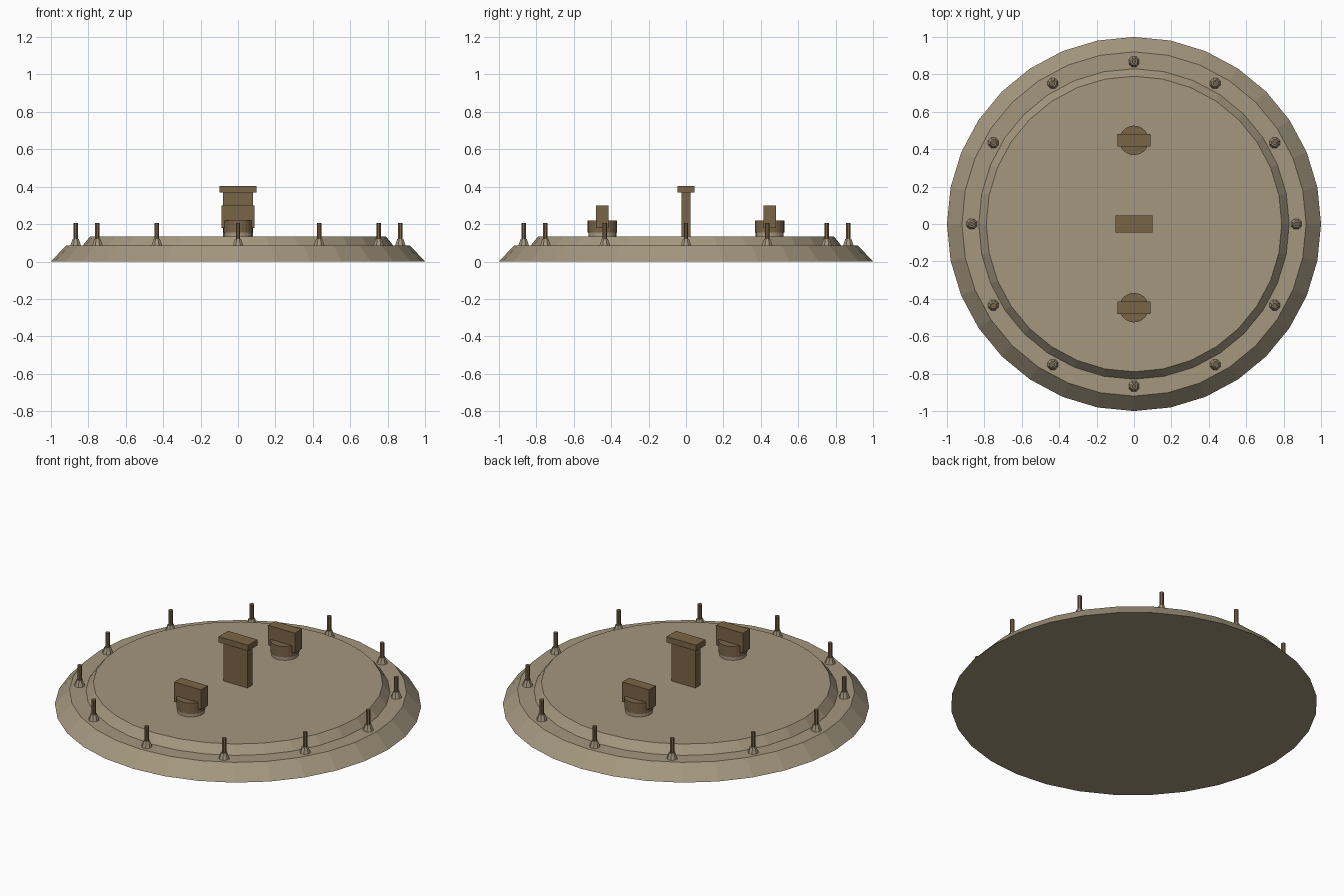
import bpy, math

cube = bpy.data.objects.get("Cube")
if cube:
    bpy.data.objects.remove(cube, do_unlink=True)


def material(name, rgb):
    m = bpy.data.materials.new(name)
    m.use_nodes = True
    m.diffuse_color = (*rgb, 1)
    m.node_tree.nodes["Principled BSDF"].inputs["Base Color"].default_value = (*rgb, 1)
    return m


TAN = material("tan", (0.37, 0.31, 0.21))
BROWN = material("brown", (0.195, 0.13, 0.063))


def lathe(name, profile, sides, mat, x=0, y=0, turn=0.0):
    """Capped, flat-faced solid of revolution from (radius, z) pairs."""
    verts, faces = [], []
    for r, z in profile:
        for i in range(sides):
            a = turn + math.tau * i / sides
            verts.append((r * math.cos(a), r * math.sin(a), z))
    for k in range(len(profile) - 1):
        for i in range(sides):
            j = (i + 1) % sides
            lo, hi = k * sides, (k + 1) * sides
            faces.append((lo + i, lo + j, hi + j, hi + i))
    faces.append(tuple(reversed(range(sides))))
    faces.append(tuple(range(len(verts) - sides, len(verts))))
    mesh = bpy.data.meshes.new(name)
    mesh.from_pydata(verts, [], faces)
    mesh.materials.append(mat)
    ob = bpy.data.objects.new(name, mesh)
    ob.location = (x, y, 0)
    bpy.context.collection.objects.link(ob)
    return ob


def box(name, half_x, half_y, z0, z1, mat, y=0):
    bpy.ops.mesh.primitive_cube_add(size=1, location=(0, y, (z0 + z1) / 2))
    ob = bpy.context.object
    ob.name = name
    ob.scale = (2 * half_x, 2 * half_y, z1 - z0)
    bpy.ops.object.transform_apply(location=False, rotation=False, scale=True)
    ob.data.materials.append(mat)


# Stepped round plate
lathe("plate", [(1, 0), (0.92, 0.085), (0.83, 0.085), (0.79, 0.135)], 32, TAN)

# Ring of studs with tapered hexagonal nuts
for n in range(12):
    a = math.tau * n / 12
    x, y = 0.868 * math.cos(a), 0.868 * math.sin(a)
    lathe(f"nut_{n + 1}", [(0.031, 0.083), (0.018, 0.12)], 8, TAN, x, y, math.pi / 8)
    lathe(f"stud_{n + 1}", [(0.013, 0.1), (0.013, 0.207)], 8, BROWN, x, y, math.pi / 8)

# Central T-shaped handle
box("handle_post", 0.08, 0.025, 0.13, 0.37, BROWN)
box("handle_cap", 0.098, 0.045, 0.37, 0.405, BROWN)

# Front and back turn knobs
for side, y in (("front", -0.447), ("back", 0.447)):
    lathe(f"{side}_knob_collar", [(0.075, 0.13), (0.075, 0.155)], 24, TAN, 0, y)
    lathe(f"{side}_knob_base", [(0.079, 0.155), (0.079, 0.22)], 24, BROWN, 0, y)
    box(f"{side}_knob_grip", 0.089, 0.033, 0.18, 0.3, BROWN, y)
